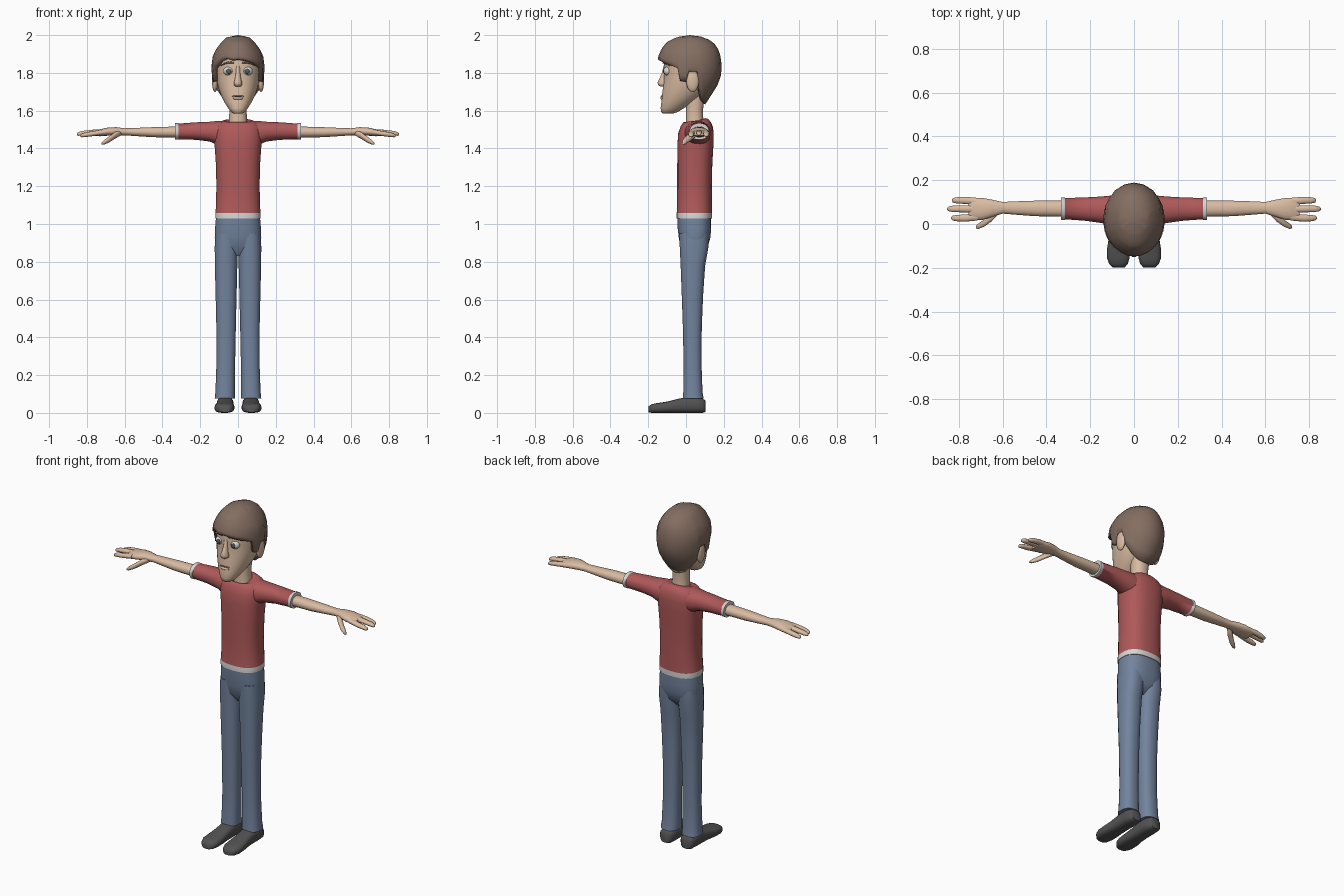
import bpy, bmesh, math
from mathutils import Vector


def material(name, r, g, b):
    m = bpy.data.materials.new(name)
    m.diffuse_color = (r, g, b, 1)
    return m


SKIN = material("skin", 0.70, 0.50, 0.36)
SHIRT = material("red_cloth", 0.43, 0.10, 0.10)
DENIM = material("blue_denim", 0.17, 0.23, 0.34)
HAIR = material("brown_hair", 0.23, 0.155, 0.12)
SHOE = material("dark_grey", 0.085, 0.085, 0.085)
WHITE = material("off_white", 0.68, 0.67, 0.65)
IRIS = material("grey_iris", 0.09, 0.10, 0.12)
LIP = material("lip_brown", 0.30, 0.17, 0.13)


def finish(bm, name, mats, rule=None, angle=55):
    bmesh.ops.recalc_face_normals(bm, faces=bm.faces)
    if rule:
        for f in bm.faces:
            f.material_index = rule(f.calc_center_median())
    me = bpy.data.meshes.new(name)
    bm.to_mesh(me)
    bm.free()
    ob = bpy.data.objects.new(name, me)
    bpy.context.collection.objects.link(ob)
    for m in mats:
        me.materials.append(m)
    bpy.ops.object.select_all(action='DESELECT')
    ob.select_set(True)
    bpy.context.view_layer.objects.active = ob
    bpy.ops.object.shade_smooth_by_angle(angle=math.radians(angle))
    return ob


def oval(a, p):
    """Point on a unit superellipse."""
    c, s = math.cos(a), math.sin(a)
    return (math.copysign(abs(c) ** (2 / p), c), math.copysign(abs(s) ** (2 / p), s))


def loft(name, rings, axis, mats, p=2.2, n=20, side=1, rule=None):
    """Rings: position along axis, two centre coordinates, two radii, optional tilt."""
    bm = bmesh.new()
    loops = []
    for r in rings:
        pos, ca, cb, ra, rb = r[:5]
        tilt = r[5] if len(r) > 5 else 0
        loop = []
        for i in range(n):
            u, v = oval(2 * math.pi * (i + 0.5) / n, p)
            a, b, h = ca + ra * u, cb + rb * v, pos + tilt * rb * v
            co = {'x': (h, a, b), 'y': (a, h, b), 'z': (a, b, h)}[axis]
            loop.append(bm.verts.new((co[0] * side, co[1], co[2])))
        loops.append(loop)
    for l, k in zip(loops, loops[1:]):
        for i in range(n):
            j = (i + 1) % n
            bm.faces.new((l[i], l[j], k[j], k[i]))
    bm.faces.new(loops[0])
    bm.faces.new(loops[-1])
    return finish(bm, name, mats, rule)


def upright(name, rows, mats, **kw):
    """Rows: z, centre x, half width, front y, back y, optional tilt."""
    rings = [(r[0], r[1], (r[3] + r[4]) / 2, r[2], (r[4] - r[3]) / 2, *r[5:]) for r in rows]
    return loft(name, rings, 'z', mats, **kw)


def ball(name, loc, size, mat):
    bm = bmesh.new()
    bmesh.ops.create_uvsphere(bm, u_segments=16, v_segments=10, radius=1)
    for v in bm.verts:
        v.co = Vector([v.co[i] * size[i] + loc[i] for i in range(3)])
    return finish(bm, name, [mat])


# Torso with white hem
upright("shirt", [
    (1.028, 0, .121, -.050, .138), (1.058, 0, .121, -.050, .139), (1.065, 0, .119, -.049, .139),
    (1.20, 0, .115, -.047, .137), (1.32, 0, .118, -.047, .140), (1.42, 0, .125, -.046, .146),
    (1.48, 0, .128, -.042, .147), (1.515, 0, .122, -.030, .143), (1.537, 0, .105, -.016, .133),
    (1.547, 0, .078, -.012, .120, .12), (1.543, 0, .056, -.010, .105, .3)],
    [SHIRT, WHITE], p=2.5, n=24, rule=lambda c: int(c.z < 1.06))
upright("neck", [(1.49, 0, .055, -.005, .10), (1.54, 0, .049, 0, .093), (1.60, 0, .046, 0, .09),
                 (1.68, 0, .05, 0, .10)], [SKIN])

# Trousers: hips joined to the two legs
upright("trouser_hips", [
    (.83, 0, .07, 0, .075), (.875, 0, .115, -.030, .115), (.93, 0, .124, -.039, .130),
    (.98, 0, .122, -.045, .134), (1.04, 0, .117, -.047, .134)], [DENIM], p=2.5, n=24)

for s, tag in ((1, "left"), (-1, "right")):
    upright("trouser_leg_" + tag, [
        (.075, .070, .054, -.018, .094), (.11, .068, .052, -.015, .088), (.25, .065, .050, -.013, .083),
        (.45, .063, .052, -.017, .084), (.62, .063, .056, -.023, .091), (.78, .063, .060, -.029, .102),
        (.88, .062, .062, -.034, .120), (.95, .060, .060, -.036, .120)], [DENIM], p=2.4, side=s)
    loft("shoe_" + tag, [
        (.102, .068, .035, .030, .030), (.09, .068, .038, .040, .038), (.05, .068, .042, .045, .042),
        (-.01, .068, .041, .045, .041), (-.06, .069, .035, .046, .035), (-.11, .071, .029, .052, .029),
        (-.155, .072, .026, .052, .026), (-.182, .071, .023, .043, .023), (-.198, .070, .019, .028, .016)],
        'y', [SHOE], p=2.8, side=s)

    # Sleeve with white cuff, bare arm and hand
    loft("sleeve_" + tag, [
        (.06, .060, 1.480, .070, .066), (.11, .062, 1.482, .068, .064), (.15, .065, 1.489, .061, .053),
        (.22, .068, 1.492, .054, .047), (.314, .070, 1.490, .049, .042), (.316, .070, 1.490, .052, .044),
        (.333, .070, 1.490, .052, .044)],
        'x', [SHIRT, WHITE], side=s, rule=lambda c: int(abs(c.x) > .3145))
    loft("arm_" + tag, [
        (.31, .070, 1.487, .037, .030), (.45, .071, 1.486, .036, .027), (.54, .073, 1.487, .031, .022),
        (.60, .074, 1.488, .027, .019), (.645, .072, 1.491, .039, .022), (.69, .069, 1.489, .051, .022),
        (.73, .069, 1.483, .052, .019), (.755, .069, 1.480, .045, .013)], 'x', [SKIN], n=16, side=s)
    for i, (y, tip, dz) in enumerate(((.027, .835, -.004), (.069, .853, .004), (.108, .832, -.002))):
        loft("finger_%d_%s" % (i + 1, tag), [
            (.715, .069 + (y - .069) * .85, 1.486, .018, .014), (.77, y, 1.482 + dz, .017, .013),
            (tip - .025, y, 1.476 + dz, .015, .012), (tip - .006, y, 1.472 + dz, .011, .009),
            (tip, y, 1.471 + dz, .004, .004)], 'x', [SKIN], n=10, side=s)
    loft("thumb_" + tag, [
        (.615, .062, 1.485, .014, .014), (.65, .032, 1.470, .021, .018), (.685, .004, 1.446, .017, .016),
        (.71, -.010, 1.432, .013, .012), (.722, -.015, 1.426, .006, .005)], 'x', [SKIN], n=10, side=s)

    # Ear, eye and brow
    ball("ear_" + tag, (.122 * s, .035, 1.757), (.016, .034, .058), SKIN)
    ball("eye_" + tag, (.050 * s, -.097, 1.810), (.027, .022, .024), WHITE)
    ball("iris_" + tag, (.049 * s, -.116, 1.809), (.014, .005, .014), IRIS)
    loft("brow_" + tag, [
        (.020, -.119, 1.853, .006, .004), (.045, -.114, 1.856, .007, .006),
        (.070, -.104, 1.850, .007, .005), (.090, -.088, 1.840, .006, .003)], 'x', [HAIR], n=8, side=s)

# Head, nose and mouth
upright("head", [
    (1.584, 0, .022, -.122, -.070), (1.592, 0, .036, -.131, -.045), (1.612, 0, .052, -.135, -.012),
    (1.645, 0, .073, -.131, .040), (1.68, 0, .090, -.128, .085), (1.72, 0, .104, -.123, .120),
    (1.76, 0, .113, -.118, .145), (1.81, 0, .119, -.115, .160), (1.86, 0, .120, -.120, .160),
    (1.91, 0, .105, -.105, .140), (1.95, 0, .06, -.06, .09)], [SKIN], n=24)
upright("nose", [
    (1.728, 0, .014, -.138, -.09), (1.735, 0, .023, -.147, -.09), (1.748, 0, .023, -.152, -.09),
    (1.77, 0, .016, -.141, -.09), (1.80, 0, .012, -.128, -.09), (1.84, 0, .012, -.118, -.09)],
    [SKIN], n=12)
ball("lower_lip", (0, -.124, 1.666), (.028, .012, .009), SKIN)
ball("mouth", (0, -.126, 1.677), (.032, .008, .004), LIP)

# Hair: a shell whose lower edge follows the hairline around the head
PROFILE = [(2.0, 0, .02, .02), (1.99, .058, -.048, .095), (1.963, .088, -.102, .145),
           (1.93, .113, -.128, .168), (1.89, .134, -.146, .183), (1.83, .141, -.154, .190),
           (1.77, .137, -.148, .182), (1.72, .127, -.14, .160), (1.68, .108, -.13, .132),
           (1.63, .075, -.11, .100)]
HAIRLINE = [(0, 1.872), (14, 1.868), (28, 1.86), (42, 1.85), (56, 1.838), (68, 1.825), (72, 1.758),
            (83, 1.752), (88, 1.805), (104, 1.805), (111, 1.72), (124, 1.675), (142, 1.645), (162, 1.635),
            (180, 1.633)]


def hair_point(deg, z):
    for hi, lo in zip(PROFILE, PROFILE[1:]):
        if z >= lo[0]:
            break
    t = (hi[0] - z) / (hi[0] - lo[0])
    w, yf, yb = [hi[k] + (lo[k] - hi[k]) * t for k in (1, 2, 3)]
    c, s = math.cos(math.radians(deg)), math.sin(math.radians(deg))
    return (w * s, .02 + (yf - .02) * c if c > 0 else .02 - (yb - .02) * c, z)


bm = bmesh.new()
ROWS = 11
top = bm.verts.new((0, .02, 2.0))
columns = []
for deg, z0 in HAIRLINE + [(-d, z) for d, z in HAIRLINE[-2:0:-1]]:
    # the fringe is parted on one side
    zb = z0 + (.018 if -45 < deg < -20 else 0)
    columns.append([bm.verts.new(hair_point(deg, 2 - (2 - zb) * (r / ROWS) ** 1.6))
                    for r in range(1, ROWS + 1)])
for a, b in zip(columns, columns[1:] + columns[:1]):
    bm.faces.new((top, a[0], b[0]))
    for r in range(ROWS - 1):
        bm.faces.new((a[r], a[r + 1], b[r + 1], b[r]))
hair = finish(bm, "hair", [HAIR], angle=60)
shell = hair.modifiers.new("thickness", 'SOLIDIFY')
shell.thickness = .024
shell.offset = -1
